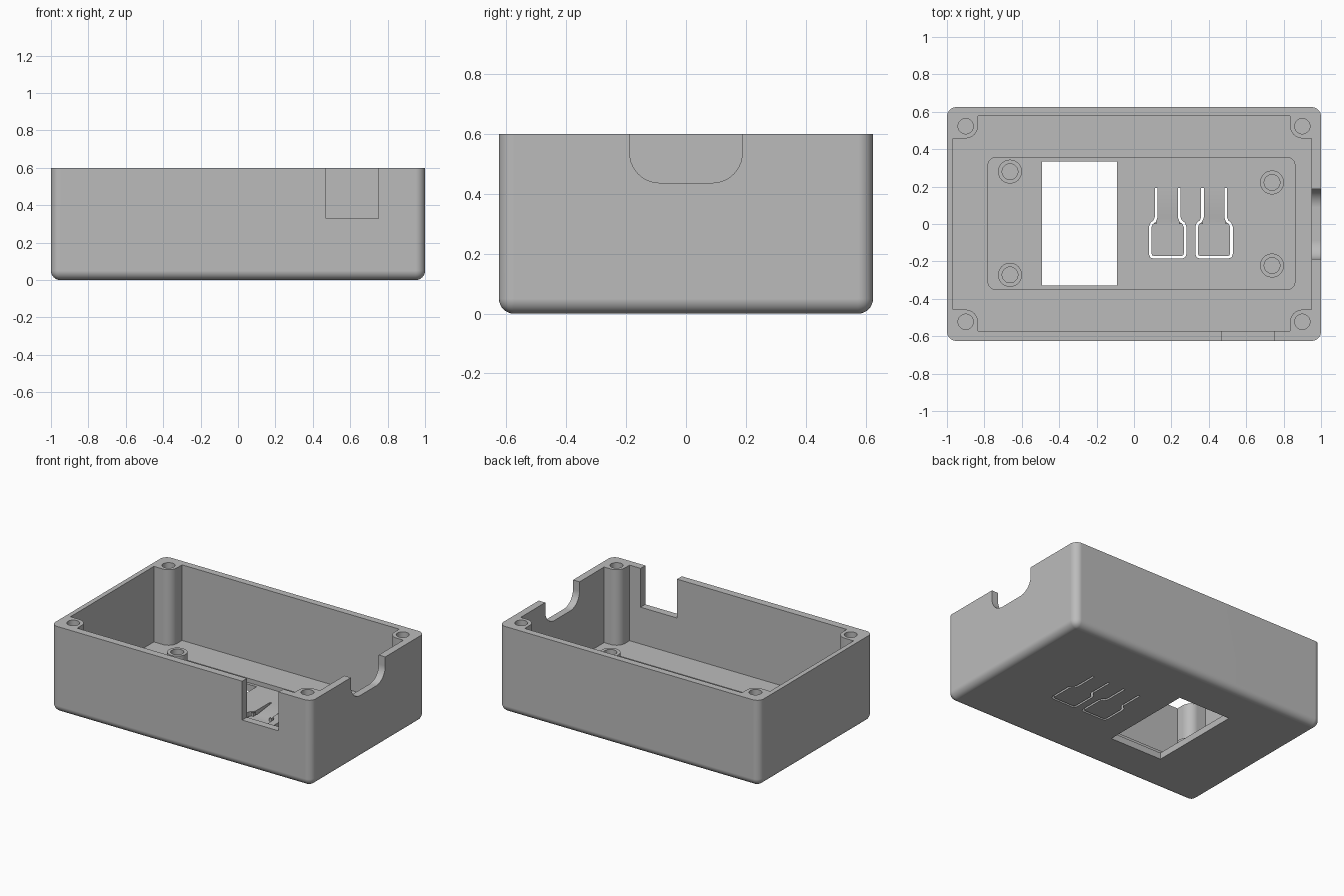
import bpy, bmesh, math
from mathutils import Vector, Matrix

old = bpy.data.objects.get("Cube")
if old:
    bpy.data.objects.remove(old, do_unlink=True)

grey = bpy.data.materials.new("grey plastic")
grey.use_nodes = True
COLOR = (0.5, 0.5, 0.5, 1)
grey.diffuse_color = COLOR
grey.node_tree.nodes["Principled BSDF"].inputs["Base Color"].default_value = COLOR

FLOOR, RECESS, TOP = 0.075, 0.045, 0.6
HX, HY, R = 1.0, 0.625, 0.05
POST_X, POST_Y, POST_R = 0.9, 0.523, 0.065
OVER = 0.1  # how far cutters reach past the surface


def finish(name, bm):
    bmesh.ops.recalc_face_normals(bm, faces=bm.faces)
    mesh = bpy.data.meshes.new(name)
    bm.to_mesh(mesh)
    bm.free()
    obj = bpy.data.objects.new(name, mesh)
    bpy.context.collection.objects.link(obj)
    mesh.materials.append(grey)
    return obj


def prism(name, outline, low, high, axis="Z"):
    """Extrude a 2D outline along z, x (outline is y, z) or y (outline is x, z)."""
    place = {"Z": lambda a, b, h: (a, b, h),
             "X": lambda a, b, h: (h, a, b),
             "Y": lambda a, b, h: (a, h, b)}[axis]
    bm = bmesh.new()
    face = bm.faces.new([bm.verts.new(place(a, b, low)) for a, b in outline])
    new = bmesh.ops.extrude_face_region(bm, geom=[face])["geom"]
    shift = Vector(place(0, 0, high - low))
    bmesh.ops.translate(bm, vec=shift, verts=[v for v in new if isinstance(v, bmesh.types.BMVert)])
    return finish(name, bm)


def arc(cx, cy, r, start, end, steps=10):
    angles = [math.radians(start + (end - start) * i / steps) for i in range(steps + 1)]
    return [(cx + r * math.cos(a), cy + r * math.sin(a)) for a in angles]


def rect(x0, x1, y0, y1, r=0):
    if not r:
        return [(x0, y0), (x1, y0), (x1, y1), (x0, y1)]
    return (arc(x1 - r, y1 - r, r, 0, 90) + arc(x0 + r, y1 - r, r, 90, 180)
            + arc(x0 + r, y0 + r, r, 180, 270) + arc(x1 - r, y0 + r, r, 270, 360))


def circle(x, y, r):
    return arc(x, y, r, 0, 360, 40)[:-1]


def strip(path, width):
    """Outline of an open path widened to both sides with mitred joints."""
    pts = [Vector(p) for p in path]
    left, right = [], []
    for i, p in enumerate(pts):
        d1 = (p - pts[i - 1]).normalized() if i else (pts[1] - p).normalized()
        d2 = (pts[i + 1] - p).normalized() if i < len(pts) - 1 else d1
        n1, n2 = Vector((-d1.y, d1.x)), Vector((-d2.y, d2.x))
        miter = (n1 + n2).normalized()
        off = miter * (width / 2 / miter.dot(n1))
        left.append(tuple(p + off))
        right.append(tuple(p - off))
    return left + right[::-1]


def boolean(target, tool, operation="DIFFERENCE"):
    mod = target.modifiers.new("cut", "BOOLEAN")
    mod.operation, mod.solver, mod.object = operation, "EXACT", tool
    bpy.context.view_layer.update()
    evaluated = target.evaluated_get(bpy.context.evaluated_depsgraph_get())
    mesh = bpy.data.meshes.new_from_object(evaluated)
    target.modifiers.clear()
    target.data = mesh
    bpy.data.objects.remove(tool, do_unlink=True)


# Outer shell with rounded sides and bottom, sharp rim
bm = bmesh.new()
bmesh.ops.create_cube(bm, size=1, matrix=Matrix.Translation((0, 0, TOP / 2))
                      @ Matrix.Diagonal((2 * HX, 2 * HY, TOP, 1)))
rounded = [e for e in bm.edges if min(v.co.z for v in e.verts) < TOP / 2]
bmesh.ops.bevel(bm, geom=rounded, offset=R, segments=8, profile=0.5, affect="EDGES")
case = finish("case_body", bm)

# Cavity that leaves a screw post standing in every corner
WALLS = {(1, 1): (0.95, 0.578), (-1, 1): (-0.967, 0.578),
         (-1, -1): (-0.967, -0.573), (1, -1): (0.95, -0.573)}
outline = []
for (sx, sy), (wx, wy) in WALLS.items():
    cx, cy = sx * POST_X, sy * POST_Y
    bend = [(sx * a, sy * b) for a, b in arc(POST_X, POST_Y, POST_R, 270, 180)]
    corner = [(wx, bend[0][1])] + bend + [(bend[-1][0], wy)]
    outline += corner if sx * sy > 0 else corner[::-1]
boolean(case, prism("cavity", outline, FLOOR, TOP + OVER))

# Shallow floor recess
boolean(case, prism("recess", rect(-0.78, 0.86, -0.35, 0.355, 0.04), RECESS, FLOOR + OVER))

# Standoffs on the recess floor
STANDOFFS = [(-0.663, 0.28), (-0.663, -0.272), (0.738, 0.222), (0.738, -0.222)]
for x, y in STANDOFFS:
    boolean(case, prism("standoff", circle(x, y, 0.064), RECESS - 0.01, 0.155), "UNION")
    boolean(case, prism("standoff_hole", circle(x, y, 0.042), RECESS + 0.005, 0.155 + OVER))

# Screw holes in the corner posts
for sx, sy in WALLS:
    boolean(case, prism("screw_hole", circle(sx * POST_X, sy * POST_Y, 0.041), 0.15, TOP + OVER))

# Display window through the floor
boolean(case, prism("window", rect(-0.492, -0.092, -0.33, 0.335), -OVER, FLOOR + OVER))

# Two flexing push tabs: sloped tongue, thin paddle, narrow slot around them
for cx in (0.18, 0.428):
    slope = [(0.19, RECESS), (0.19, RECESS + 0.02), (0.0, RECESS + 0.02), (0.0, 0.022)]
    boolean(case, prism("tongue_slope", slope, cx - 0.06, cx + 0.06, "X"))
    boolean(case, prism("paddle_cut", rect(cx - 0.09, cx + 0.09, -0.176, 0.0), 0.022, RECESS + 0.02))
    half = [(0.062, 0.192), (0.062, 0.035), (0.07, 0.015), (0.086, 0.003), (0.093, -0.015),
            (0.093, -0.16), (0.088, -0.173), (0.075, -0.178)]
    path = [(cx + x, y) for x, y in half] + [(cx - x, y) for x, y in reversed(half)]
    boolean(case, prism("tab_slot", strip(path, 0.014), -OVER, FLOOR + OVER))

# Square opening in the front wall
boolean(case, prism("front_notch", rect(0.47, 0.75, 0.33, TOP + OVER), -0.7, -0.55, "Y"))

# Rounded cable opening in the side wall
W, r = 0.188, 0.1
notch = ([(W, TOP + OVER), (-W, TOP + OVER)] + arc(-W + r, 0.437 + r, r, 180, 270)
         + arc(W - r, 0.437 + r, r, 270, 360))
boolean(case, prism("side_notch", notch, 0.9, 1.1, "X"))

# Shading
bpy.ops.object.select_all(action="DESELECT")
case.select_set(True)
bpy.context.view_layer.objects.active = case
bpy.ops.object.shade_smooth_by_angle(angle=math.radians(30))
weighted = case.modifiers.new("flat_face_normals", "WEIGHTED_NORMAL")
weighted.keep_sharp = True
